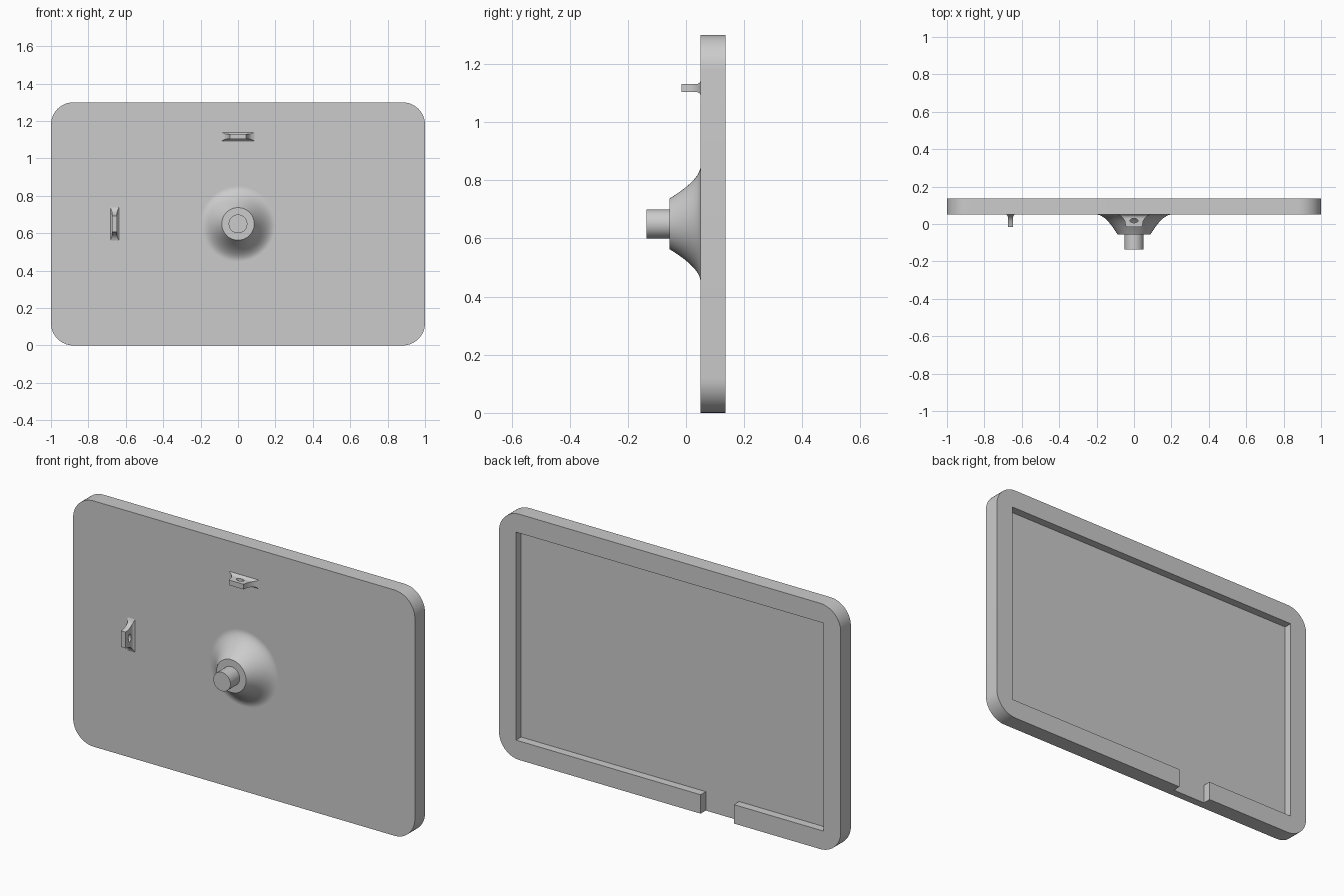
import bpy
import bmesh
import math
from mathutils import Matrix, Vector

cube = bpy.data.objects.get("Cube")
if cube:
    bpy.data.objects.remove(cube)

FRONT, BACK, MID_Z = 0.05, 0.135, 0.65

grey = bpy.data.materials.new("plain grey")
grey.use_nodes = True
colour = (0.6, 0.6, 0.6, 1)
grey.diffuse_color = colour
grey.node_tree.nodes["Principled BSDF"].inputs["Base Color"].default_value = colour


def loft(name, rings):
    """Skin a stack of equal-sized point rings and cap both ends."""
    bm = bmesh.new()
    loops = [[bm.verts.new(p) for p in ring] for ring in rings]
    for a, b in zip(loops, loops[1:]):
        for i in range(len(a)):
            j = (i + 1) % len(a)
            bm.faces.new((a[i], a[j], b[j], b[i]))
    bm.faces.new(loops[0])
    bm.faces.new(loops[-1])
    bmesh.ops.recalc_face_normals(bm, faces=bm.faces)
    mesh = bpy.data.meshes.new(name)
    bm.to_mesh(mesh)
    bm.free()
    mesh.materials.append(grey)
    obj = bpy.data.objects.new(name, mesh)
    bpy.context.collection.objects.link(obj)
    return obj


def prism(name, outline, y0, y1):
    return loft(name, [[(x, y, z) for x, z in outline] for y in (y0, y1)])


def activate(obj):
    bpy.ops.object.select_all(action='DESELECT')
    obj.select_set(True)
    bpy.context.view_layer.objects.active = obj


def cut(obj, cutter):
    cutter.hide_render = True
    mod = obj.modifiers.new("cut", 'BOOLEAN')
    mod.operation, mod.solver, mod.object = 'DIFFERENCE', 'EXACT', cutter
    activate(obj)
    bpy.ops.object.modifier_apply(modifier=mod.name)
    bpy.data.objects.remove(cutter)


def smooth(obj):
    activate(obj)
    bpy.ops.object.shade_smooth_by_angle(angle=math.radians(30))


def circle(radius, y, count=64):
    return [(radius * math.cos(math.tau * i / count), y,
             MID_Z + radius * math.sin(math.tau * i / count)) for i in range(count)]


# Rounded plate
R, STEPS = 0.12, 12
outline = []
for q, (sx, sz) in enumerate([(1, 1), (-1, 1), (-1, -1), (1, -1)]):
    for i in range(STEPS + 1):
        a = math.pi / 2 * (q + i / STEPS)
        outline.append((sx * (1 - R) + R * math.cos(a),
                        MID_Z + sz * (MID_Z - R) + R * math.sin(a)))
plate = prism("plate", outline, FRONT, BACK)

# Rear recess with a notch through the bottom rim
recess = [(-0.9, 0.1), (-0.375, 0.1), (-0.375, -0.1), (-0.18, -0.1),
          (-0.18, 0.1), (0.9, 0.1), (0.9, 1.2), (-0.9, 1.2)]
cut(plate, prism("recess_cutter", recess, 0.092, 0.2))
smooth(plate)

# Flared boss, swept from the plate by a quadratic curve
p0, p1, p2 = Vector((0.2, FRONT)), Vector((0.152, FRONT)), Vector((0.087, -0.057))
profile = []
for i in range(17):
    t = i / 16
    profile.append(p0 * (1 - t) ** 2 + p1 * 2 * t * (1 - t) + p2 * t * t)
smooth(loft("boss", [circle(r, y) for r, y in profile]))

# Round shaft
smooth(loft("shaft", [circle(0.05, -0.05), circle(0.05, -0.135)]))

# Pierced lugs with filleted feet: depth, half length, half thickness
SECTIONS = [(0.05, 0.088, 0.023), (0.046, 0.077, 0.018), (0.04, 0.067, 0.0145),
            (0.03, 0.058, 0.0135), (0.015, 0.049, 0.0135), (-0.015, 0.043, 0.0135)]


def lug(name, centre, turn):
    obj = loft(name, [[(-l, y, -t), (l, y, -t), (l, y, t), (-l, y, t)]
                      for y, l, t in SECTIONS])
    ring = [math.tau * i / 24 for i in range(24)]
    hole = loft("hole_cutter", [[(0.021 * math.cos(a), 0.018 + 0.012 * math.sin(a), z)
                                 for a in ring] for z in (-0.1, 0.1)])
    cut(obj, hole)
    obj.data.transform(Matrix.Translation(centre) @ Matrix.Rotation(turn, 4, 'Y'))
    smooth(obj)


lug("top_lug", (0, 0, 1.117), 0)
lug("right_lug", (-0.66, 0, MID_Z), math.pi / 2)
